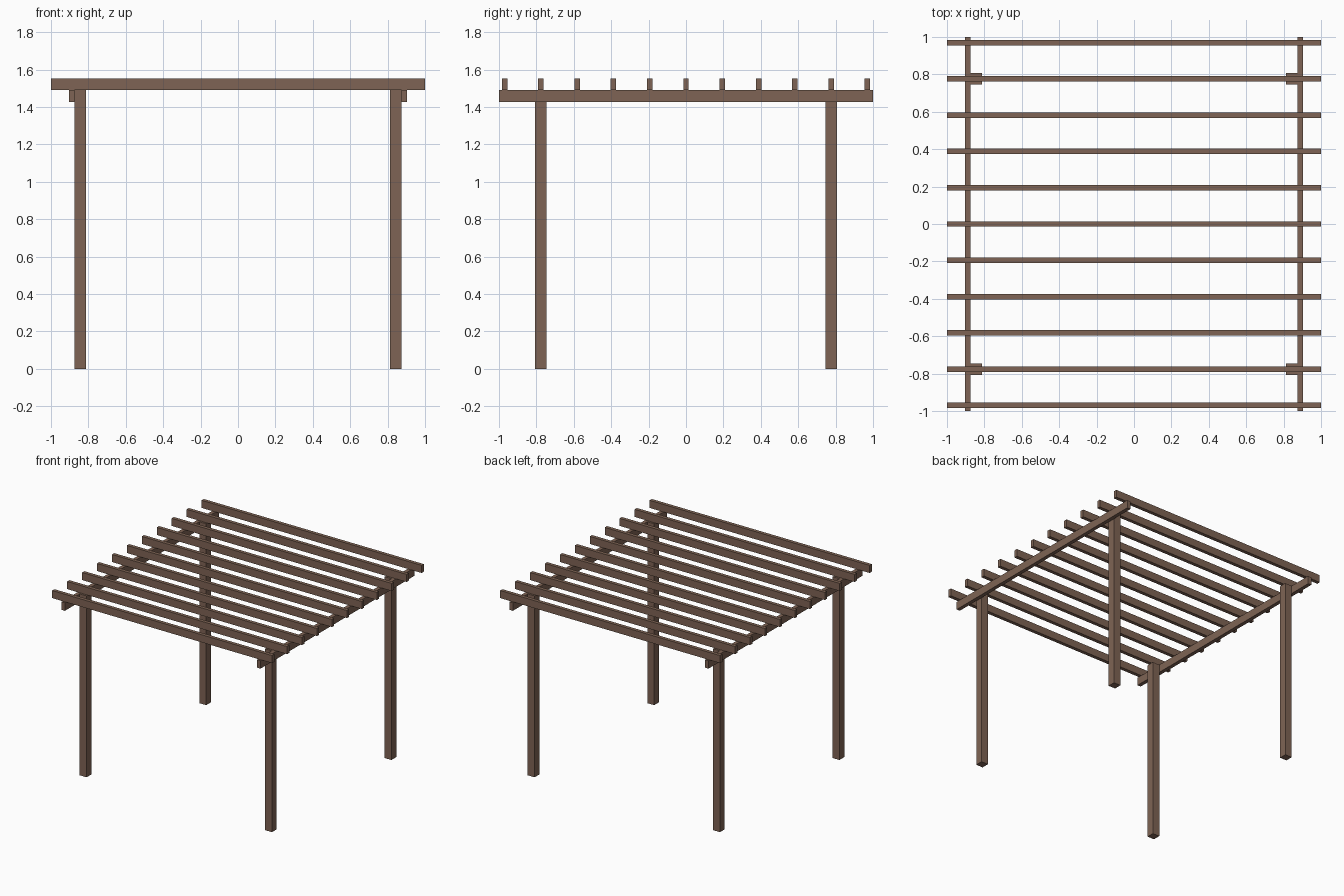
import bpy

if "Cube" in bpy.data.objects:
    bpy.data.objects.remove(bpy.data.objects["Cube"])

wood = bpy.data.materials.new("brown wood")
wood.diffuse_color = (0.212, 0.127, 0.089, 1)
wood.use_nodes = True
wood.node_tree.nodes["Principled BSDF"].inputs["Base Color"].default_value = wood.diffuse_color


def box(name, x, y, z):
    """Box spanning the given (min, max) ranges."""
    verts = [(a, b, c) for a in x for b in y for c in z]
    faces = [(0, 1, 3, 2), (4, 6, 7, 5), (0, 4, 5, 1),
             (2, 3, 7, 6), (0, 2, 6, 4), (1, 5, 7, 3)]
    mesh = bpy.data.meshes.new(name)
    mesh.from_pydata(verts, [], faces)
    mesh.materials.append(wood)
    obj = bpy.data.objects.new(name, mesh)
    bpy.context.collection.objects.link(obj)
    return obj


POST_TOP = 1.49      # posts and side beams both carry the rafters
POST = 0.062
BEAM = 0.031

for side, sx in (("left", -1), ("right", 1)):
    # Side beam bolted to the outer faces of the posts
    bx = sx * 0.889
    box(side + "_beam", (bx - BEAM / 2, bx + BEAM / 2), (-1, 1), (1.425, POST_TOP))
    # Corner posts
    for end, sy in (("front", -1), ("back", 1)):
        px, py = sx * 0.8425, sy * 0.776
        box(f"{end}_{side}_post", (px - POST / 2, px + POST / 2),
            (py - POST / 2, py + POST / 2), (0, POST_TOP))

# Rafters laid across the beams
for i in range(11):
    y = (i - 5) * 0.194
    box(f"rafter_{i + 1}", (-1, 1), (y - 0.0145, y + 0.0145), (POST_TOP, 1.552))
